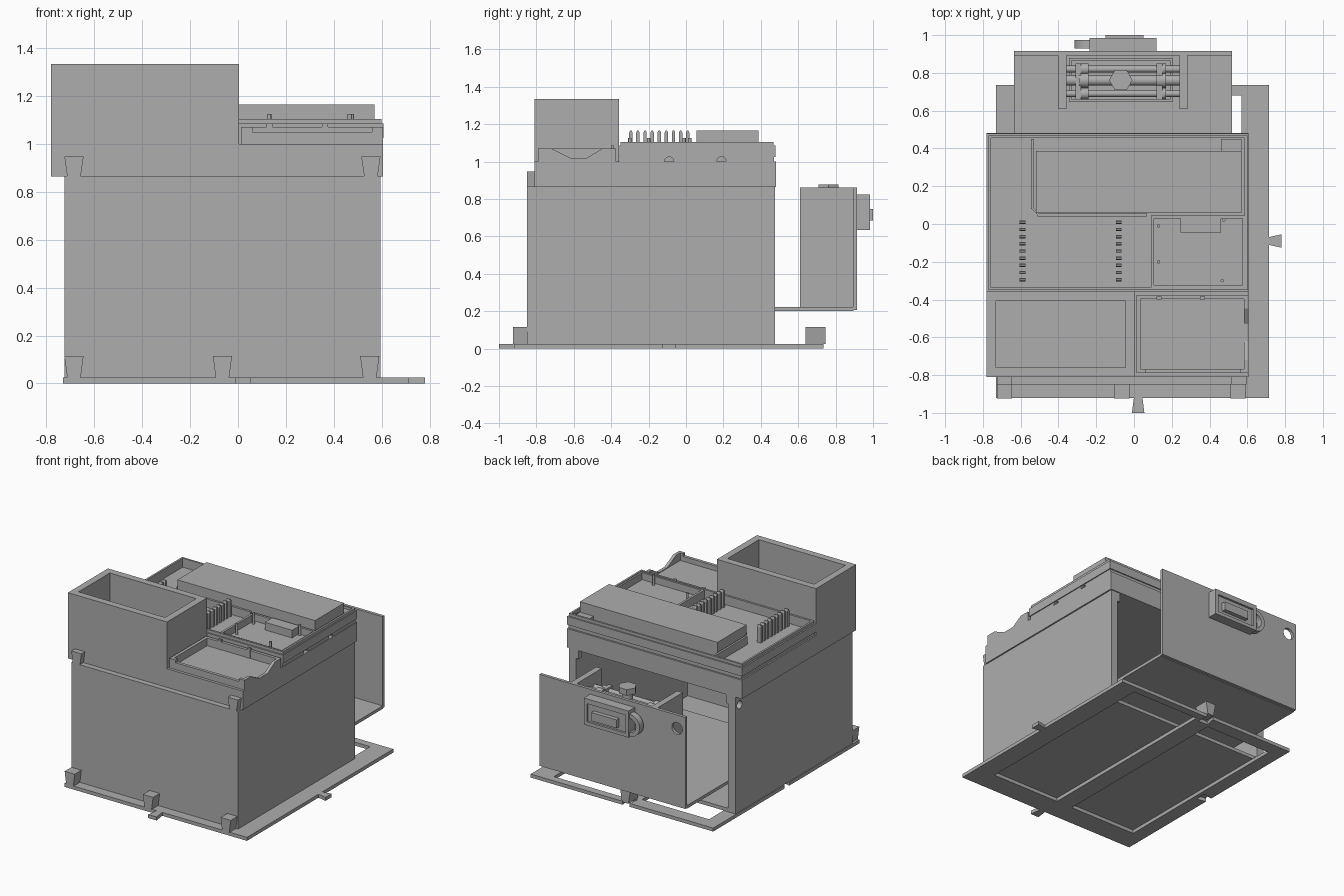
import bpy, bmesh, math
from mathutils import Matrix, Vector

if "Cube" in bpy.data.objects:
    bpy.data.objects.remove(bpy.data.objects["Cube"], do_unlink=True)

grey = bpy.data.materials.new("plain_grey")
grey.use_nodes = True
COLOUR = (0.42, 0.42, 0.42, 1)
grey.diffuse_color = COLOUR
grey.node_tree.nodes["Principled BSDF"].inputs["Base Color"].default_value = COLOUR


def finish(name, bm):
    bmesh.ops.recalc_face_normals(bm, faces=bm.faces)
    mesh = bpy.data.meshes.new(name)
    bm.to_mesh(mesh)
    bm.free()
    mesh.materials.append(grey)
    ob = bpy.data.objects.new(name, mesh)
    bpy.context.collection.objects.link(ob)
    return ob


def box(name, x0, x1, y0, y1, z0, z1):
    bm = bmesh.new()
    size = Matrix.Diagonal((x1 - x0, y1 - y0, z1 - z0, 1))
    mid = Matrix.Translation(((x0 + x1) / 2, (y0 + y1) / 2, (z0 + z1) / 2))
    bmesh.ops.create_cube(bm, size=1, matrix=mid @ size)
    return finish(name, bm)


def prism(name, pts, axis, lo, hi):
    """Extrude an outline along an axis; pts are the other two coordinates."""
    bm = bmesh.new()

    def place(p, h):
        c = list(p)
        c.insert("xyz".index(axis), h)
        return bm.verts.new(c)
    face = bm.faces.new([place(p, lo) for p in pts])
    step = Vector((0, 0, 0))
    step["xyz".index(axis)] = hi - lo
    grown = bmesh.ops.extrude_face_region(bm, geom=[face])["geom"]
    bmesh.ops.translate(bm, vec=step, verts=[g for g in grown if isinstance(g, bmesh.types.BMVert)])
    return finish(name, bm)


def rod(name, axis, centre, r, lo, hi, n=24):
    pts = [(centre[0] + r * math.cos(math.tau * i / n),
            centre[1] + r * math.sin(math.tau * i / n)) for i in range(n)]
    return prism(name, pts, axis, lo, hi)


def cut(ob, *cutters):
    for c in cutters:
        m = ob.modifiers.new("cut", "BOOLEAN")
        m.operation, m.solver, m.object = "DIFFERENCE", "EXACT", c
        bpy.context.view_layer.objects.active = ob
        bpy.ops.object.modifier_apply(modifier=m.name)
        bpy.data.objects.remove(c, do_unlink=True)
    return ob


def tray(name, x0, x1, y0, y1, z0, z1, wall, floor):
    """Box with an open top."""
    return cut(box(name, x0, x1, y0, y1, z0, z1),
               box("cutter", x0 + wall, x1 - wall, y0 + wall, y1 - wall, floor, z1 + 0.1))


def flare(c, lo, hi, narrow, wide):
    """Dovetail outline, narrow at lo and wide at hi."""
    return [(c - narrow, lo), (c + narrow, lo), (c + wide, hi), (c - wide, hi)]


# Base plate with two openings, dovetail tabs and matching sockets
base = box("base_plate", -0.73, 0.715, -0.92, 0.735, 0, 0.025)
cut(base, box("cutter", 0.03, 0.57, -0.76, 0.68, -0.1, 0.1),
    box("cutter", -0.63, -0.1, -0.76, 0.64, -0.1, 0.1),
    prism("cutter", flare(-0.04, 0.76, 0.66, 0.022, 0.04), "z", -0.1, 0.1),
    prism("cutter", [(y, x) [::-1] for y, x in flare(-0.1, -0.75, -0.66, 0.022, 0.04)],
          "z", -0.1, 0.1))
prism("front_tab", flare(0.022, -0.915, -1.0, 0.022, 0.033), "z", 0, 0.025)
prism("side_tab", [(x, y) for y, x in flare(-0.09, 0.71, 0.78, 0.02, 0.035)], "z", 0, 0.025)
for c in (-0.685, -0.065, 0.55):
    prism("front_lower_dovetail", flare(c, 0.025, 0.115, 0.028, 0.04), "y", -0.925, -0.85)
prism("rear_latch", flare(-0.04, 0.025, 0.115, 0.025, 0.04), "y", 0.64, 0.745)

# Body shell, open at the rear
body = box("body_shell", -0.725, 0.595, -0.85, 0.475, 0.025, 0.867)
cut(body, box("cutter", -0.665, 0.54, -0.79, 0.6, 0.05, 0.95),
    rod("cutter", "x", (0.43, 0.79), 0.028, -0.8, -0.6))
for c in (-0.685, 0.555):
    prism("front_upper_dovetail", flare(c, 0.865, 0.948, 0.028, 0.04), "y", -0.85, -0.805)
    box("rear_stop", c - 0.035, c + 0.035, 0.44, 0.475, 0.8, 0.867)

# Lid band
box("lid", -0.78, 0.605, -0.81, 0.482, 0.865, 1.0)

# Hopper
tray("hopper", -0.78, 0.005, -0.81, -0.357, 0.868, 1.335, 0.05, 1.0)

# Small open tray with a dipped side wall
small = tray("small_tray", 0.012, 0.605, -0.79, -0.375, 1.0, 1.07, 0.022, 1.015)
cut(small, prism("cutter", [(-0.74, 1.08), (-0.62, 1.02), (-0.53, 1.02), (-0.43, 1.08)],
                 "x", 0.55, 0.7),
    box("cutter", 0.06, 0.56, -0.85, -0.74, 1.05, 1.1))
for x in (0.12, 0.35):
    box("tray_clip", x, x + 0.025, -0.4, -0.385, 1.015, 1.085)

# Large control tray: stepped rim with a recessed floor
lower = box("control_base", -0.77, 0.6, -0.355, 0.47, 1.0, 1.03)
cut(lower, *[rod("cutter", "x", (y, 1.0), 0.025, 0.5, 0.8, 16) for y in (-0.09, 0.19)])
tray("control_tray", -0.78, 0.607, -0.36, 0.478, 1.025, 1.085, 0.022, 1.04)
tray("control_rim", -0.77, 0.6, -0.35, 0.468, 1.04, 1.105, 0.014, 1.041)

# Partition walls inside the control tray
box("partition_left", -0.545, -0.53, 0.08, 0.45, 1.04, 1.1)
box("partition_long", -0.51, 0.07, 0.04, 0.055, 1.04, 1.1)
prism("partition_bend", [(-0.545, 0.085), (-0.53, 0.085), (-0.505, 0.055), (-0.505, 0.04)],
      "z", 1.04, 1.1)
tray("side_compartment", 0.09, 0.59, -0.34, 0.045, 1.04, 1.1, 0.016, 1.05)

# Electronics block, connector and pins
box("display_block", -0.52, 0.57, 0.057, 0.387, 1.04, 1.165)
box("corner_pad", 0.46, 0.57, 0.387, 0.45, 1.04, 1.09)
box("connector", 0.245, 0.46, -0.045, 0.04, 1.05, 1.105)
for x, y in ((0.13, -0.01), (0.13, -0.2), (0.467, -0.3), (0.475, 0.02)):
    rod("pin", "z", (x, y), 0.009, 1.04, 1.125, 12)

# Two rows of upright fins
for x in (-0.59, -0.08):
    for i in range(9):
        y = -0.295 + i * 0.038
        outline = [(y - 0.009, 1.04), (y + 0.009, 1.04), (y + 0.009, 1.155),
                   (y + 0.004, 1.165), (y - 0.004, 1.165), (y - 0.009, 1.155)]
        prism("fin", outline, "x", x - 0.015, x + 0.015)

# Drawer, pulled out at the rear
box("drawer_floor", -0.635, 0.52, -0.3, 0.895, 0.2, 0.222)
panel = box("drawer_panel", -0.635, 0.52, 0.893, 0.915, 0.205, 0.86)
cut(panel, rod("cutter", "y", (-0.57, 0.765), 0.042, 0.8, 1.0, 32))
for x in (-0.402, 0.24):
    box("drawer_rib", x, x + 0.044, 0.61, 0.895, 0.22, 0.86)

# Handle block on the drawer, with a plain raised plate and half-ring pull
handle = box("handle_block", -0.235, 0.12, 0.912, 0.985, 0.635, 0.825)
cut(handle, box("cutter", -0.21, 0.095, 0.97, 1.1, 0.66, 0.79))
box("handle_plate", -0.15, 0.05, 0.965, 1.0, 0.685, 0.745)
pull = rod("half_ring_pull", "y", (-0.235, 0.72), 0.08, 0.93, 0.975, 32)
cut(pull, rod("cutter", "y", (-0.235, 0.72), 0.05, 0.9, 1.1, 32),
    box("cutter", -0.23, 0, 0.9, 1.1, 0.6, 0.9))

# Mechanism between the ribs
tray("mechanism_case", -0.345, 0.205, 0.645, 0.88, 0.222, 0.72, 0.015, 0.6)
for y, r in ((0.69, 0.018), (0.76, 0.028), (0.82, 0.018)):
    rod("cross_shaft", "x", (y, 0.76), r, -0.365, 0.245)
    for x in (-0.29, 0.12):
        rod("shaft_collar", "x", (y, 0.76), r + 0.012, x, x + 0.05)
for x in (-0.31, 0.12):
    box("shaft_bracket", x, x + 0.03, 0.66, 0.85, 0.6, 0.79)
rod("bolt_stem", "z", (-0.07, 0.762), 0.035, 0.6, 0.85)
rod("bolt_head", "z", (-0.07, 0.762), 0.062, 0.835, 0.878, 6)

# Smooth the round parts, keeping edges sharp
for ob in bpy.data.objects:
    if ob.type == "MESH" and ob.name.startswith(("cross_shaft", "shaft_collar", "pin", "half_ring")):
        bpy.ops.object.select_all(action="DESELECT")
        ob.select_set(True)
        bpy.context.view_layer.objects.active = ob
        bpy.ops.object.shade_smooth_by_angle(angle=math.radians(35))
